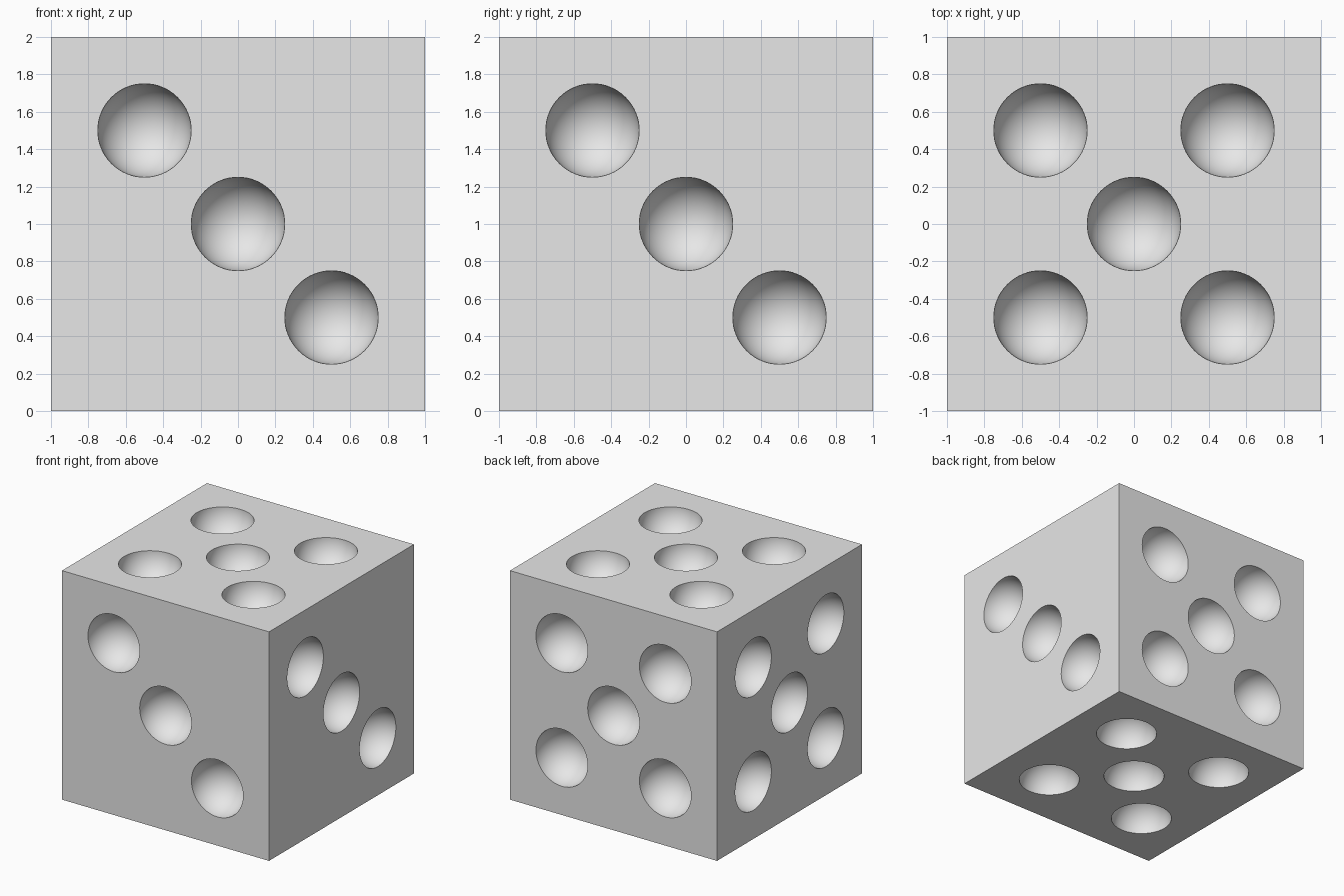
import bpy, bmesh, math
from mathutils import Matrix, Vector

if "Cube" in bpy.data.objects:
    bpy.data.objects.remove(bpy.data.objects["Cube"], do_unlink=True)

PIP_RADIUS = 0.25
SPACING = 0.5
CENTRE = Vector((0, 0, 1))
X, Y, Z = Vector((1, 0, 0)), Vector((0, 1, 0)), Vector((0, 0, 1))

# Pip layouts in face coordinates
THREE = [(-1, 1), (0, 0), (1, -1)]
FIVE = THREE + [(1, 1), (-1, -1)]

# Face normal, across axis, up axis, layout
FACES = [(-Y, X, Z, THREE), (X, Y, Z, THREE),
         (Y, X, Z, FIVE), (-X, Y, Z, FIVE),
         (Z, X, Y, FIVE), (-Z, X, Y, FIVE)]


def make_object(name, bm):
    mesh = bpy.data.meshes.new(name)
    bm.to_mesh(mesh)
    bm.free()
    obj = bpy.data.objects.new(name, mesh)
    bpy.context.collection.objects.link(obj)
    return obj


# Grey material
grey = bpy.data.materials.new("light_grey")
grey.use_nodes = True
grey.diffuse_color = (0.8, 0.8, 0.8, 1)
grey.node_tree.nodes["Principled BSDF"].inputs["Base Color"].default_value = grey.diffuse_color

# Cube body
bm = bmesh.new()
bmesh.ops.create_cube(bm, size=2, matrix=Matrix.Translation(CENTRE))
body = make_object("die_body", bm)
body.data.materials.append(grey)

# Pip cutters: one sphere centred on the surface for every pip
bm = bmesh.new()
for normal, across, up, layout in FACES:
    turn = normal.to_track_quat('Z', 'Y').to_matrix().to_4x4()
    for u, v in layout:
        place = CENTRE + normal + (across * u + up * v) * SPACING
        bmesh.ops.create_uvsphere(bm, u_segments=64, v_segments=31, radius=PIP_RADIUS,
                                  matrix=Matrix.Translation(place) @ turn)
cutter = make_object("pip_cutter", bm)
cutter.hide_render = True
cutter.data.materials.append(grey)

# Hollow out the pips and keep the result
cut = body.modifiers.new("pips", 'BOOLEAN')
cut.operation = 'DIFFERENCE'
cut.solver = 'EXACT'
cut.object = cutter
bpy.ops.object.select_all(action='DESELECT')
body.select_set(True)
bpy.context.view_layer.objects.active = body
bpy.ops.object.modifier_apply(modifier=cut.name)
bpy.data.objects.remove(cutter, do_unlink=True)

# Smooth hollows, sharp rims and cube edges
bpy.ops.object.shade_smooth_by_angle(angle=math.radians(30))
